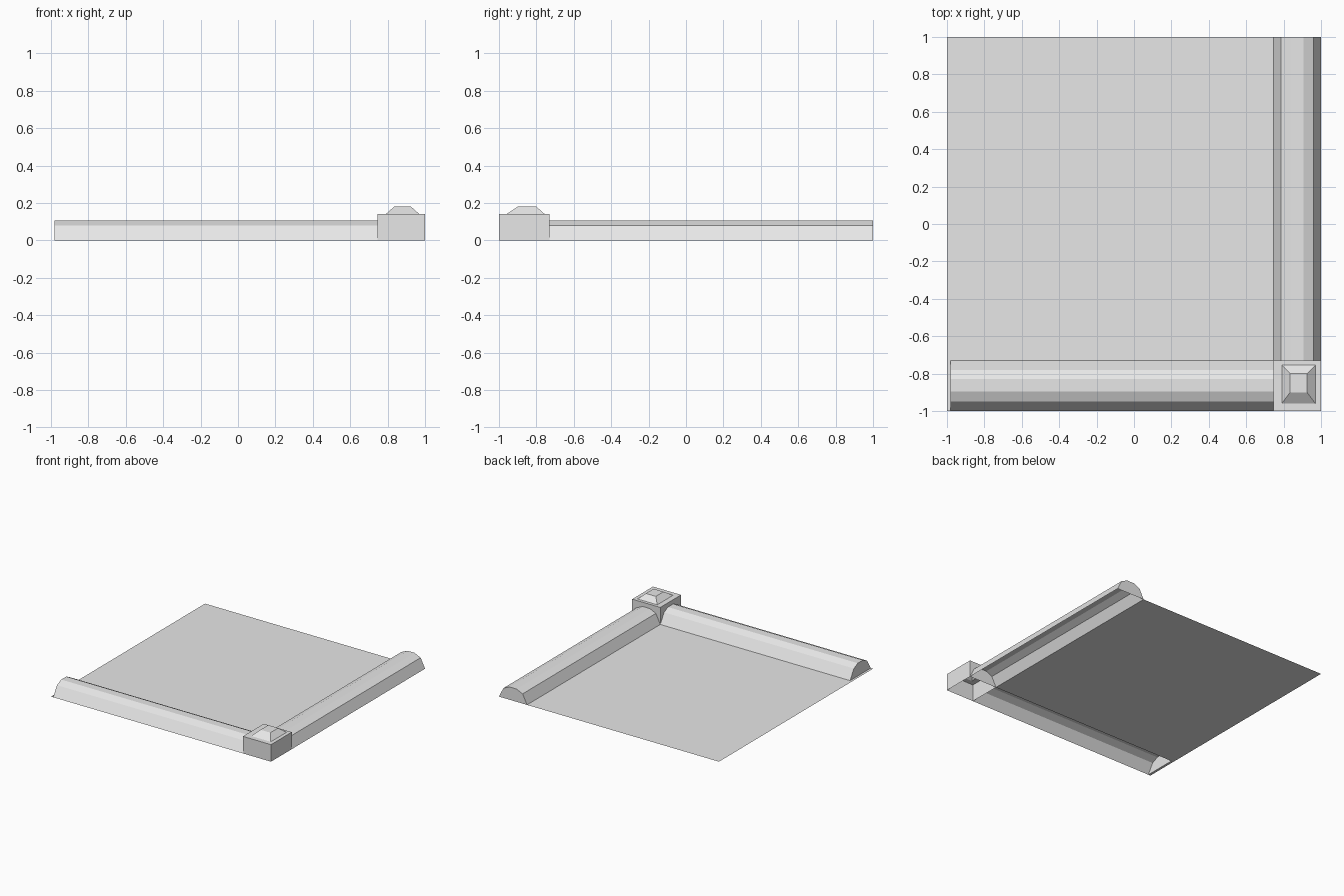
import bpy
import bmesh

cube = bpy.data.objects.get("Cube")
if cube:
    bpy.data.objects.remove(cube, do_unlink=True)

# Single stone colour
STONE = (0.8, 0.8, 0.8, 1.0)
stone = bpy.data.materials.new("light grey stone")
stone.use_nodes = True
stone.diffuse_color = STONE
stone.node_tree.nodes["Principled BSDF"].inputs["Base Color"].default_value = STONE

# Outer edges of the tile and inner edges of the two kerbs
LOW, HIGH = -1.0, 1.0
INNER_X, INNER_Y = 0.745, -0.73
RAIL_END = -0.98


def finish(name, bm):
    mesh = bpy.data.meshes.new(name)
    bm.to_mesh(mesh)
    bm.free()
    mesh.materials.append(stone)
    obj = bpy.data.objects.new(name, mesh)
    bpy.context.collection.objects.link(obj)
    return obj


def rectangle(bm, x0, x1, y0, y1, z):
    return [bm.verts.new(c) for c in
            ((x0, y0, z), (x1, y0, z), (x1, y1, z), (x0, y1, z))]


def bridge(bm, lower, upper):
    for i in range(4):
        j = (i + 1) % 4
        bm.faces.new((lower[i], lower[j], upper[j], upper[i]))


def rail(name, profile, place, start, end):
    """Sweep an open-bottomed profile; cap only the free end."""
    bm = bmesh.new()
    a = [bm.verts.new(place(start, w, z)) for w, z in profile]
    b = [bm.verts.new(place(end, w, z)) for w, z in profile]
    for i in range(len(profile) - 1):
        bm.faces.new((a[i], b[i], b[i + 1], a[i + 1]))
    bm.faces.new(b)
    bmesh.ops.recalc_face_normals(bm, faces=bm.faces[:])
    # Open shells need their crown facing up
    bm.normal_update()
    crown = max(bm.faces, key=lambda f: f.calc_center_median().z)
    if crown.normal.z < 0:
        bmesh.ops.reverse_faces(bm, faces=bm.faces[:])
    return finish(name, bm)


# Floor sheet, with a sliver running past the end of the front kerb
bm = bmesh.new()
bm.faces.new(rectangle(bm, LOW, INNER_X, INNER_Y, HIGH, 0))
bm.faces.new(rectangle(bm, LOW, RAIL_END, LOW, INNER_Y, 0))
finish("floor", bm)

# Kerbs: steep sides, chamfered shoulders and a flat crown
SHOULDER, CROWN = 0.08, 0.105
front_profile = [(LOW, 0), (-0.95, SHOULDER), (-0.895, CROWN),
                 (-0.83, CROWN), (-0.78, SHOULDER), (INNER_Y, 0)]
side_profile = [(INNER_X, 0), (0.785, SHOULDER), (0.84, CROWN),
                (0.905, CROWN), (0.96, SHOULDER), (HIGH, 0)]
rail("front_kerb", front_profile, lambda t, w, z: (t, w, z), INNER_X, RAIL_END)
rail("left_kerb", side_profile, lambda t, w, z: (w, t, z), INNER_Y, HIGH)

# Corner post: open-bottomed block topped by a truncated pyramid
bm = bmesh.new()
rings = [
    rectangle(bm, INNER_X, HIGH, LOW, INNER_Y, 0),
    rectangle(bm, INNER_X, HIGH, LOW, INNER_Y, 0.14),
    rectangle(bm, 0.79, 0.97, -0.96, -0.755, 0.14),
    rectangle(bm, 0.835, 0.925, -0.90, -0.80, 0.18),
]
for lower, upper in zip(rings, rings[1:]):
    bridge(bm, lower, upper)
bm.faces.new(rings[-1])
finish("corner_post", bm)
